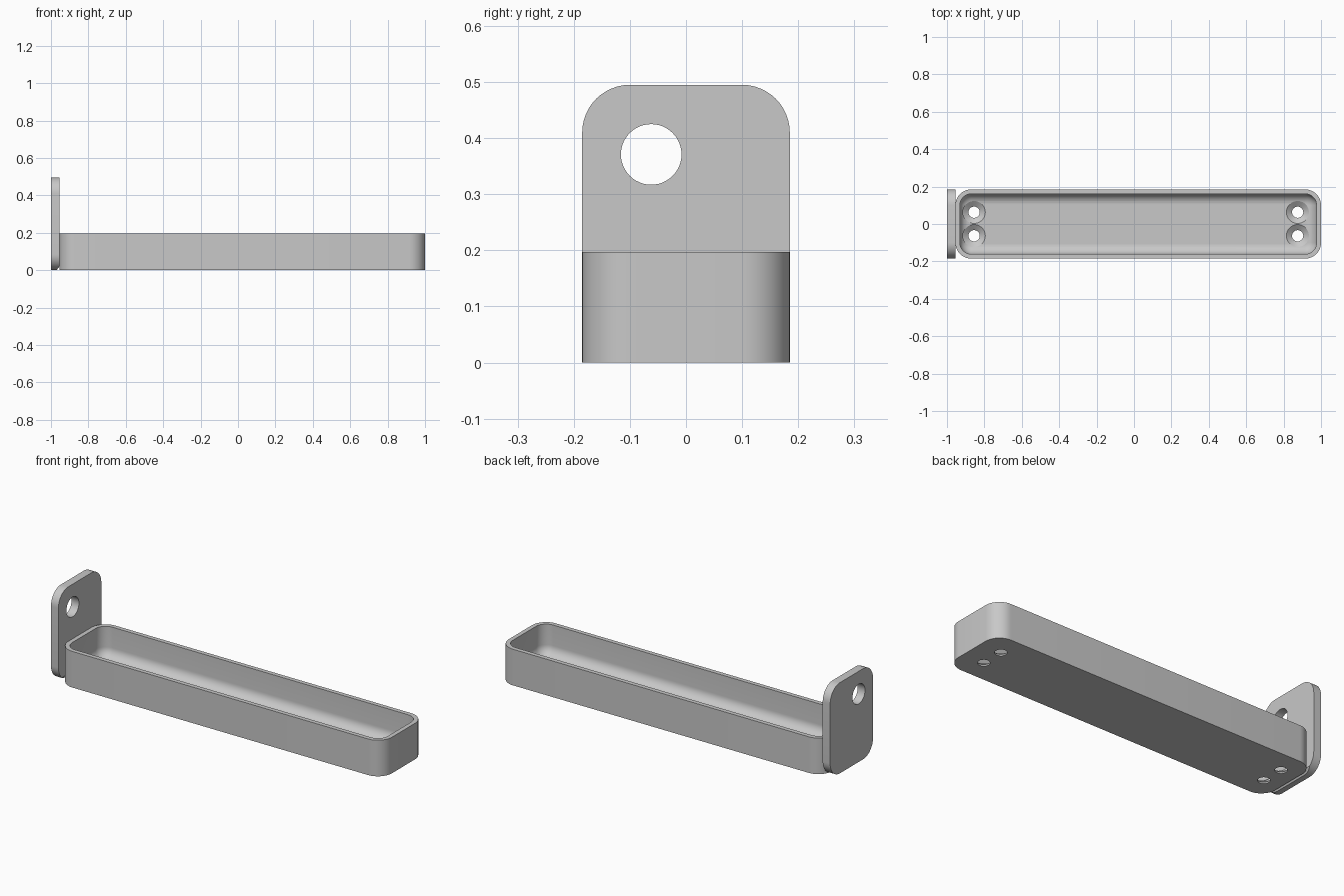
import bpy, bmesh, math
from mathutils import Vector

if "Cube" in bpy.data.objects:
    bpy.data.objects.remove(bpy.data.objects["Cube"])

grey = bpy.data.materials.new("plain grey")
grey.diffuse_color = (0.58, 0.58, 0.58, 1)
grey.use_nodes = True
grey.node_tree.nodes["Principled BSDF"].inputs["Base Color"].default_value = grey.diffuse_color


def rounded_rect(x0, x1, y0, y1, r, steps=12):
    """Counter-clockwise outline of a rectangle with round corners."""
    pts = []
    for k, (cx, cy) in enumerate([(x1 - r, y1 - r), (x0 + r, y1 - r),
                                  (x0 + r, y0 + r), (x1 - r, y0 + r)]):
        for i in range(steps + 1):
            a = math.pi / 2 * (k + i / steps)
            pts.append((cx + r * math.cos(a), cy + r * math.sin(a)))
    return pts


def circle(cx, cy, r, n=48):
    return [(cx + r * math.cos(2 * math.pi * i / n),
             cy + r * math.sin(2 * math.pi * i / n)) for i in range(n)]


def loft(name, rings):
    """Closed solid through a list of 3D rings, capped at both ends."""
    bm = bmesh.new()
    loops = [[bm.verts.new(p) for p in ring] for ring in rings]
    n = len(loops[0])
    for a, b in zip(loops, loops[1:]):
        for i in range(n):
            j = (i + 1) % n
            bm.faces.new((a[i], a[j], b[j], b[i]))
    bm.faces.new(loops[0])
    bm.faces.new(loops[-1])
    bmesh.ops.recalc_face_normals(bm, faces=bm.faces)
    mesh = bpy.data.meshes.new(name)
    bm.to_mesh(mesh)
    bm.free()
    mesh.materials.append(grey)
    ob = bpy.data.objects.new(name, mesh)
    bpy.context.collection.objects.link(ob)
    return ob


def finish(ob, cutters):
    """Cut the holes, then smooth the round surfaces."""
    bpy.ops.object.select_all(action='DESELECT')
    bpy.context.view_layer.objects.active = ob
    ob.select_set(True)
    for c in cutters:
        m = ob.modifiers.new("hole", 'BOOLEAN')
        m.operation, m.solver, m.object = 'DIFFERENCE', 'EXACT', c
        bpy.ops.object.modifier_apply(modifier=m.name)
        bpy.data.objects.remove(c)
    bpy.ops.object.shade_smooth_by_angle(angle=math.radians(30))


# Tray: outer wall, rim, inner wall and filleted floor
X0, X1, Y, H = -0.955, 1.0, 0.185, 0.197
WALL, FLOOR, CORNER, FILLET = 0.024, 0.03, 0.085, 0.055
levels = [(0, 0), (0, H), (WALL, H)]
for i in range(11):
    a = math.pi / 2 * i / 10
    levels.append((WALL + FILLET * (1 - math.cos(a)),
                   FLOOR + FILLET * (1 - math.sin(a))))
tray = loft("tray", [
    [(x, y, z) for x, y in rounded_rect(X0 + d, X1 - d, -Y + d, Y - d, CORNER - d)]
    for d, z in levels])

# Countersunk screw holes, a pair at each end
screws = []
for cx in (-0.855, 0.875):
    for cy in (-0.063, 0.063):
        screws.append(loft("screw_cutter", [
            [(x, y, z) for x, y in circle(cx, cy, r)]
            for r, z in [(0.03, -0.05), (0.03, 0.008), (0.06, FLOOR), (0.06, 0.11)]]))
        screws[-1].hide_render = True
finish(tray, screws)

# Upright end plate with rounded corners
plate = loft("end_plate", [
    [(x, y, z) for y, z in rounded_rect(-Y, Y, 0, 0.495, 0.085)]
    for x in (-1.0, X0)])

# Small chamfer on the plate's lower inner edge
bm = bmesh.new()
bm.from_mesh(plate.data)
cut = bmesh.ops.bisect_plane(
    bm, geom=bm.verts[:] + bm.edges[:] + bm.faces[:],
    plane_co=Vector((X0, 0, 0.02)), plane_no=Vector((0.8, 0, -0.6)),
    clear_outer=True)
edges = [e for e in cut["geom_cut"] if isinstance(e, bmesh.types.BMEdge)]
bmesh.ops.holes_fill(bm, edges=edges, sides=0)
bmesh.ops.recalc_face_normals(bm, faces=bm.faces)
bm.to_mesh(plate.data)
bm.free()

# Round hole through the plate
hole = loft("plate_cutter", [
    [(x, y, z) for y, z in circle(-0.062, 0.371, 0.054)] for x in (-1.1, -0.85)])
hole.hide_render = True
finish(plate, [hole])
